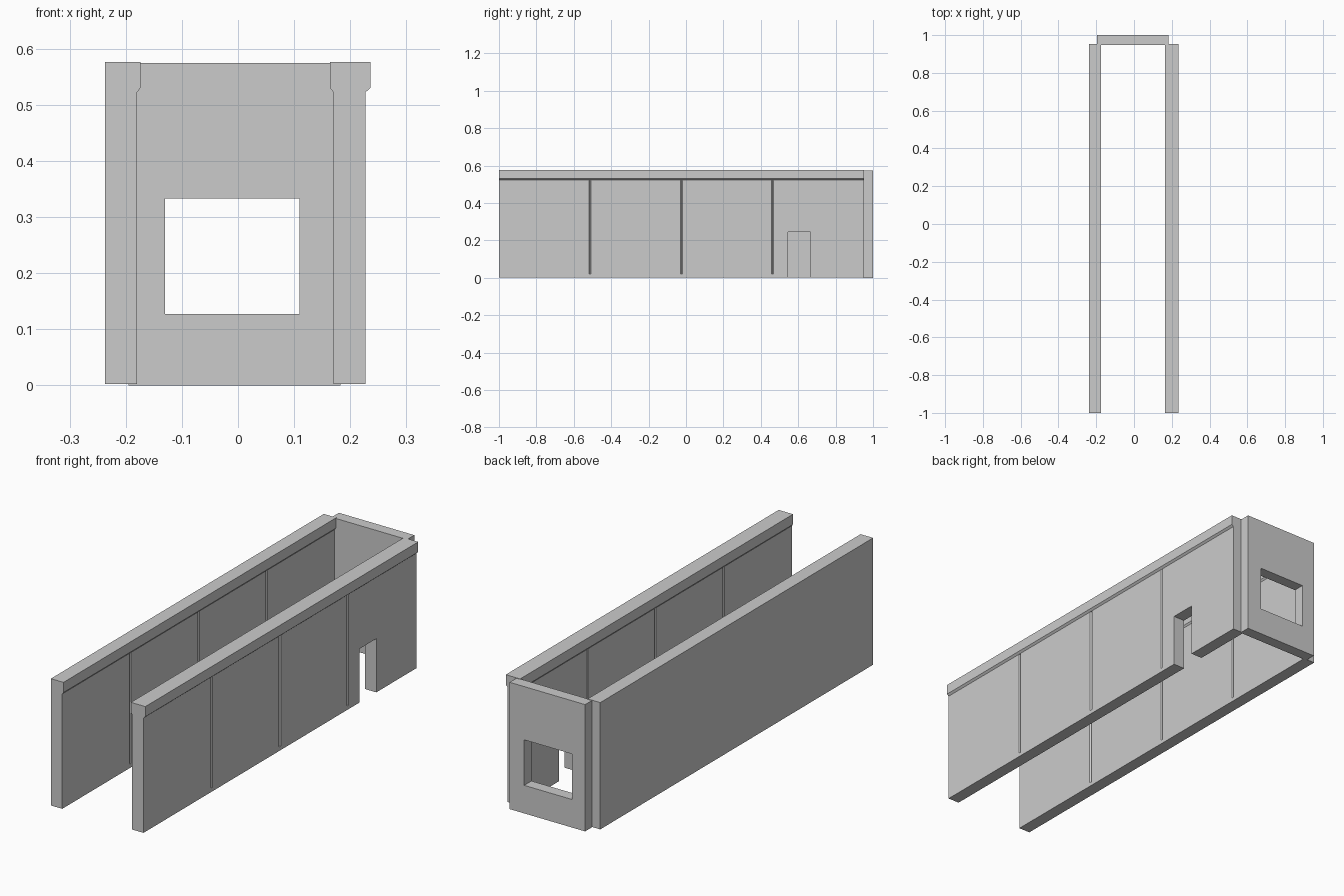
import bpy
import bmesh
from mathutils import Vector

if "Cube" in bpy.data.objects:
    bpy.data.objects.remove(bpy.data.objects["Cube"])


def prism(name, points, extrude):
    """Solid made by extruding a closed polygon along a vector."""
    bm = bmesh.new()
    face = bm.faces.new([bm.verts.new(p) for p in points])
    result = bmesh.ops.extrude_face_region(bm, geom=[face])
    moved = [v for v in result["geom"] if isinstance(v, bmesh.types.BMVert)]
    bmesh.ops.translate(bm, verts=moved, vec=Vector(extrude))
    bmesh.ops.recalc_face_normals(bm, faces=bm.faces)
    mesh = bpy.data.meshes.new(name)
    bm.to_mesh(mesh)
    bm.free()
    obj = bpy.data.objects.new(name, mesh)
    bpy.context.collection.objects.link(obj)
    return obj


def box(name, x0, x1, y0, y1, z0, z1):
    base = [(x0, y0, z0), (x1, y0, z0), (x1, y1, z0), (x0, y1, z0)]
    return prism(name, base, (0, 0, z1 - z0))


def cut(obj, cutters):
    """Subtract the cutters, keep the result and remove the cutters."""
    for cutter in cutters:
        cutter.hide_render = True
        mod = obj.modifiers.new("cut", 'BOOLEAN')
        mod.operation = 'DIFFERENCE'
        mod.solver = 'EXACT'
        mod.object = cutter
    bpy.context.view_layer.update()
    graph = bpy.context.evaluated_depsgraph_get()
    mesh = bpy.data.meshes.new_from_object(obj.evaluated_get(graph))
    obj.modifiers.clear()
    obj.data = mesh
    for cutter in cutters:
        bpy.data.objects.remove(cutter)


def grooves(face_x):
    """V-shaped panel joints centred on a wall face."""
    made = []
    for y, half in ((-0.513, 0.006), (-0.024, 0.006), (0.462, 0.005)):
        diamond = [(face_x - 0.005, y, 0.02), (face_x, y - half, 0.02),
                   (face_x + 0.005, y, 0.02), (face_x, y + half, 0.02)]
        made.append(prism("groove_cutter", diamond, (0, 0, 0.502)))
    return made


FRONT, BACK = -1.0, 0.952
BASE, CHAMFER, LIP, TOP = 0.002, 0.522, 0.53, 0.576

# Left wall: plain outside, overhanging lip inside
left_profile = [(-0.237, BASE), (-0.18, BASE), (-0.18, CHAMFER),
                (-0.174, LIP), (-0.174, TOP), (-0.237, TOP)]
left_wall = prism("left_wall", [(x, FRONT, z) for x, z in left_profile],
                  (0, BACK - FRONT, 0))
cut(left_wall, grooves(-0.18))

# Right wall: overhanging lip on both sides, with a doorway
right_profile = [(0.17, BASE), (0.227, BASE), (0.227, CHAMFER), (0.236, LIP),
                 (0.236, TOP), (0.164, TOP), (0.164, LIP), (0.17, CHAMFER)]
right_wall = prism("right_wall", [(x, FRONT, z) for x, z in right_profile],
                   (0, BACK - FRONT, 0))
doorway = box("doorway_cutter", 0.1, 0.3, 0.545, 0.665, -0.1, 0.245)
cut(right_wall, grooves(0.17) + grooves(0.227) + [doorway])

# End wall with window opening
end_wall = box("end_wall", -0.195, 0.183, 0.948, 1.0, 0.0, 0.574)
window = box("window_cutter", -0.13, 0.11, 0.85, 1.1, 0.127, 0.333)
cut(end_wall, [window])
